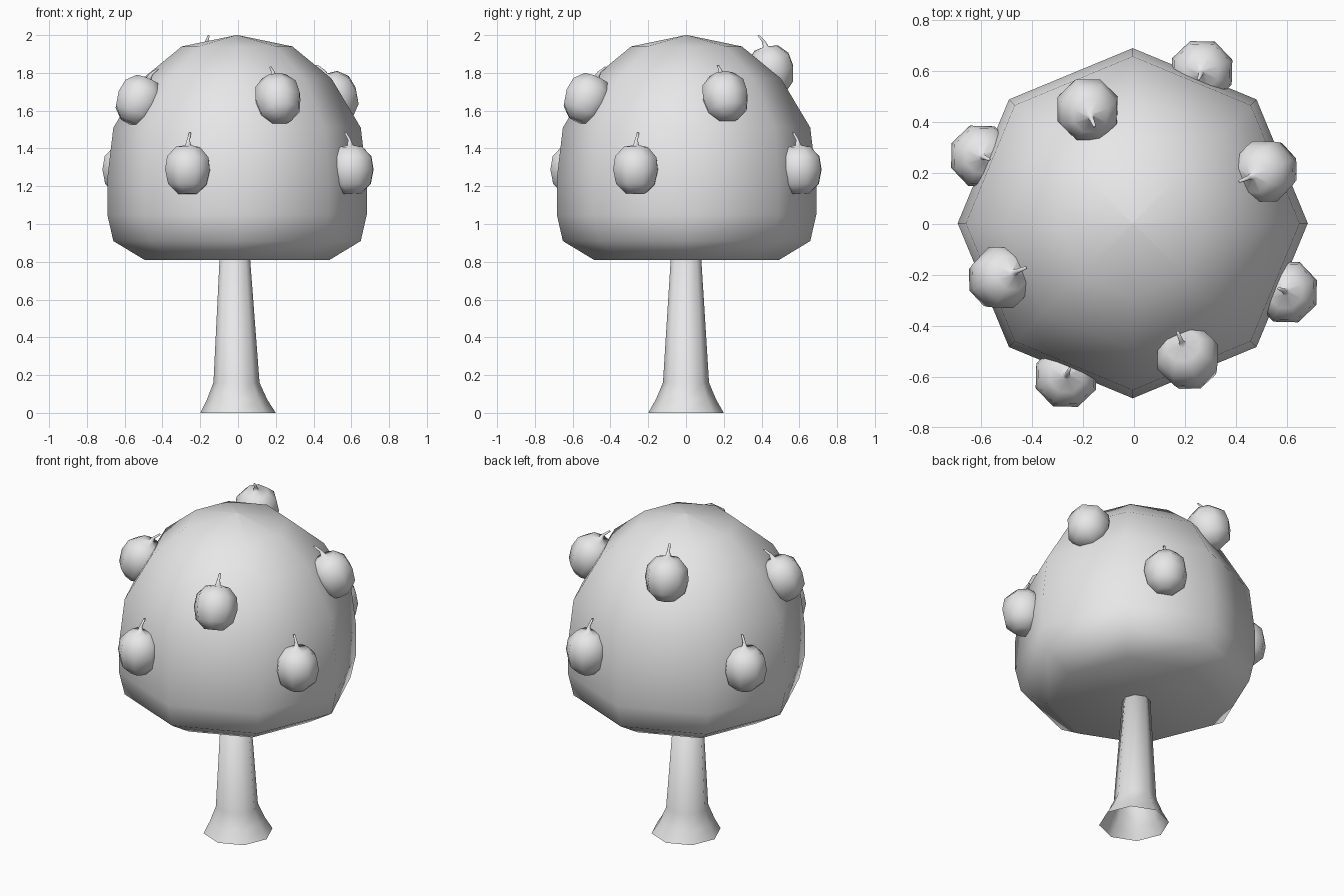
import bpy
from math import cos, sin, pi, radians
from mathutils import Matrix, Vector

cube = bpy.data.objects.get("Cube")
if cube:
    bpy.data.objects.remove(cube, do_unlink=True)

grey = bpy.data.materials.new("plain_grey")
grey.use_nodes = True
COLOUR = (0.8, 0.8, 0.8, 1)
grey.diffuse_color = COLOUR
grey.node_tree.nodes["Principled BSDF"].inputs["Base Color"].default_value = COLOUR

SIDES = 8


def lathe(name, rings, close_bottom=True, matrix=Matrix()):
    """Stack eight-sided rings given as (radius, height, sideways shift)."""
    verts, faces = [], []
    for radius, z, shift in rings:
        for i in range(SIDES):
            a = 2 * pi * i / SIDES
            verts.append(matrix @ Vector((shift + radius * cos(a), radius * sin(a), z)))
    for r in range(len(rings) - 1):
        for i in range(SIDES):
            j = (i + 1) % SIDES
            low, high = r * SIDES, (r + 1) * SIDES
            faces.append((low + i, low + j, high + j, high + i))
    top = (len(rings) - 1) * SIDES
    faces.append(tuple(range(top, top + SIDES)))
    if close_bottom:
        faces.append(tuple(reversed(range(SIDES))))
    mesh = bpy.data.meshes.new(name)
    mesh.from_pydata(verts, [], faces)
    mesh.materials.append(grey)
    mesh.shade_smooth()
    obj = bpy.data.objects.new(name, mesh)
    bpy.context.collection.objects.link(obj)
    return obj


# Trunk, flared and open at the foot, leaning slightly
lathe("trunk", [(0.2, 0, 0), (0.16, 0.07, -0.005), (0.122, 0.16, -0.008),
                (0.08, 0.83, -0.017)], close_bottom=False)

# Leafy crown
lathe("crown", [(0.49, 0.81, 0), (0.655, 0.91, 0), (0.687, 1.05, 0),
                (0.687, 1.24, 0), (0.655, 1.51, 0), (0.5, 1.77, 0),
                (0.293, 1.94, 0), (0.004, 2.0, 0)],
      matrix=Matrix.Translation((-0.005, 0.003, 0)))

# Fruit body running up into a thin bent stalk
FRUIT = [(0.055, -0.125, 0), (0.11, -0.075, 0), (0.128, 0, 0), (0.118, 0.07, 0),
         (0.07, 0.122, 0), (0.016, 0.132, 0), (0.009, 0.16, -0.003),
         (0.006, 0.2, -0.025)]


def fruit(name, angle, distance, z, tilt):
    place = (Matrix.Rotation(radians(angle), 4, "Z")
             @ Matrix.Translation((distance, 0, z))
             @ Matrix.Rotation(radians(-tilt), 4, "Y"))
    lathe(name, FRUIT, matrix=place)


# Lower ring of four upright fruits
for k in range(4):
    fruit(f"lower_fruit_{k + 1}", 66 + 90 * k, 0.655, 1.285, 2)

# Upper ring of four fruits leaning inward, the back one higher
for k, (distance, z, tilt) in enumerate([(0.555, 1.67, 25), (0.487, 1.81, 14),
                                         (0.565, 1.65, 25), (0.565, 1.66, 25)]):
    fruit(f"upper_fruit_{k + 1}", 22 + 90 * k, distance, z, tilt)
